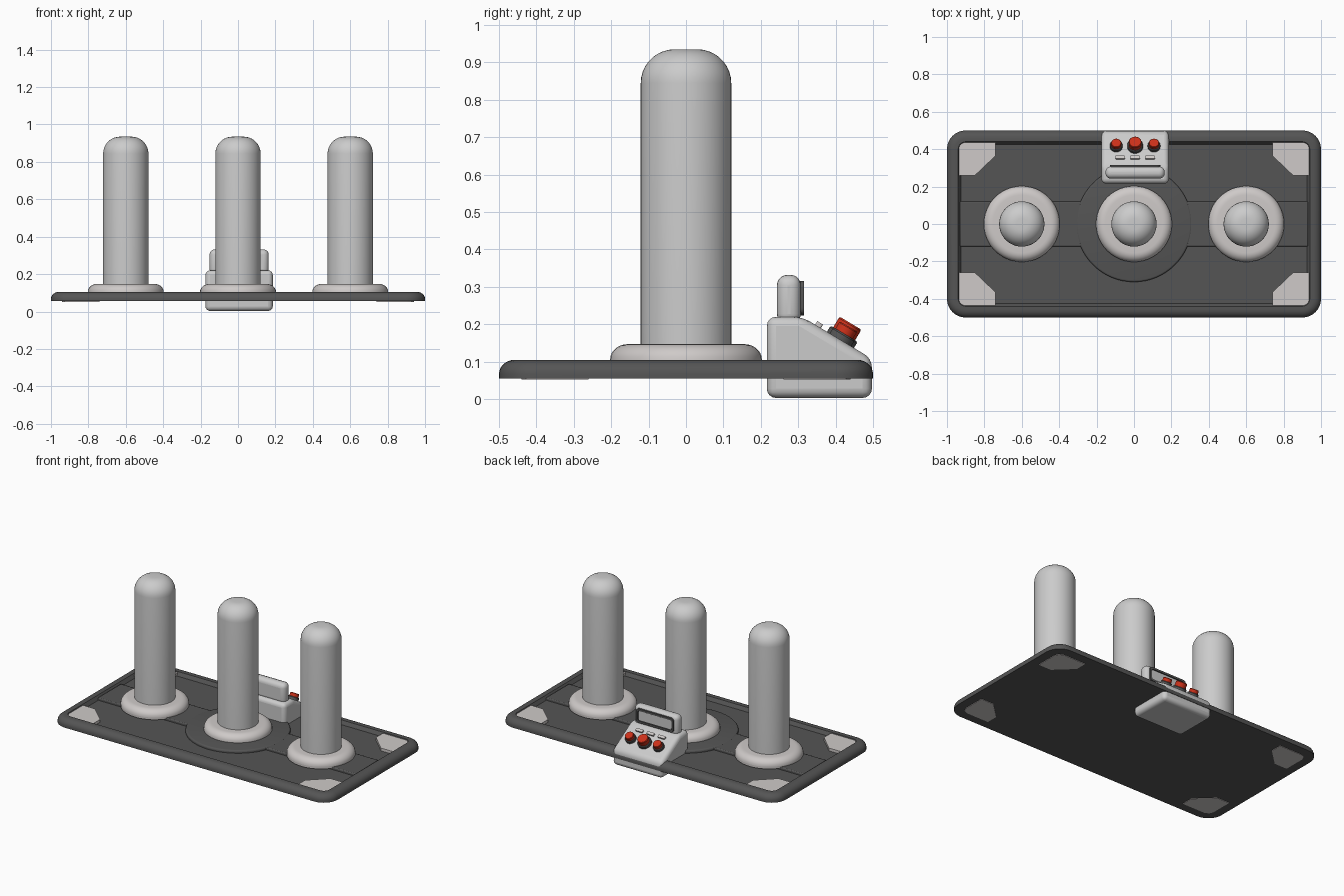
import bpy, bmesh, math
from mathutils import Matrix, Vector

if "Cube" in bpy.data.objects:
    bpy.data.objects.remove(bpy.data.objects["Cube"])


def material(name, color):
    m = bpy.data.materials.new(name)
    m.diffuse_color = color
    m.use_nodes = True
    m.node_tree.nodes["Principled BSDF"].inputs["Base Color"].default_value = m.diffuse_color
    return m


DARK = material("dark_grey", (0.09, 0.09, 0.09, 1))
RED = material("red", (0.6, 0.03, 0.01, 1))
PALE = material("pale", (0.62, 0.59, 0.58, 1))


def finish(name, bm, mat=None, bevel=0, segs=4, matrix=None):
    bmesh.ops.recalc_face_normals(bm, faces=bm.faces)
    me = bpy.data.meshes.new(name)
    bm.to_mesh(me)
    bm.free()
    ob = bpy.data.objects.new(name, me)
    bpy.context.collection.objects.link(ob)
    if mat:
        me.materials.append(mat)
    if matrix:
        ob.matrix_world = matrix
    if bevel:
        b = ob.modifiers.new("bevel", "BEVEL")
        b.width, b.segments, b.limit_method = bevel, segs, "ANGLE"
    bpy.ops.object.select_all(action="DESELECT")
    ob.select_set(True)
    bpy.context.view_layer.objects.active = ob
    bpy.ops.object.shade_smooth_by_angle(angle=math.radians(35))
    return ob


def stack(rings):
    """Skin equal-length rings of points and cap both ends."""
    bm = bmesh.new()
    loops = [[bm.verts.new(p) for p in r] for r in rings]
    n = len(loops[0])
    for a, b in zip(loops, loops[1:]):
        for i in range(n):
            j = (i + 1) % n
            bm.faces.new((a[i], a[j], b[j], b[i]))
    bm.faces.new(loops[0])
    bm.faces.new(loops[-1])
    return bm


def lathe(profile, n=48):
    return stack([[(r * math.cos(2 * math.pi * i / n), r * math.sin(2 * math.pi * i / n), z)
                   for i in range(n)] for r, z in profile])


def round_rect(hx, hy, r, z, n=8):
    pts = []
    for k, (sx, sy) in enumerate(((1, 1), (-1, 1), (-1, -1), (1, -1))):
        for i in range(n + 1):
            a = math.pi / 2 * (k + i / n)
            pts.append((sx * (hx - r) + r * math.cos(a), sy * (hy - r) + r * math.sin(a), z))
    return pts


def prism(pts, z0, z1):
    return stack([[(x, y, z) for x, y in pts] for z in (z0, z1)])


def arc(cx, cz, rx, rz, n=7):
    """Quarter arc from the side up to the top."""
    return [(cx + rx * math.cos(math.pi / 2 * i / n), cz + rz * math.sin(math.pi / 2 * i / n))
            for i in range(n + 1)]


def box(name, lo, hi, mat=None, bevel=0, segs=4):
    pts = [(lo[0], lo[1]), (hi[0], lo[1]), (hi[0], hi[1]), (lo[0], hi[1])]
    return finish(name, prism(pts, lo[2], hi[2]), mat, bevel, segs)


# Tray with rounded rim and sunken floor
FLOOR = 0.082
rim = [(1.0, 0.055)] + arc(0.957, 0.067, 0.043, 0.038) + [(0.94, 0.105), (0.925, FLOOR)]
finish("base_tray", stack([round_rect(x, x - 0.5, max(0.1 - (1 - x), 0.02), z) for x, z in rim]), DARK)

# Raised band and round plate on the floor
box("raised_band", (-0.93, -0.12, 0.07), (0.93, 0.12, 0.098), DARK, 0.006, 2)
finish("centre_plate", lathe([(0.31, 0.07), (0.31, 0.09)] + arc(0.3, 0.09, 0.01, 0.01, 3), 64), DARK)

# Corner pads, showing above and below
pad = [(0.74, 0.44), (0.74, 0.365), (0.85, 0.26), (0.94, 0.26), (0.94, 0.40),
       (0.928, 0.428), (0.90, 0.44)]
for sx in (-1, 1):
    for sy in (-1, 1):
        finish("corner_pad", prism([(sx * x, sy * y) for x, y in pad], 0.052, 0.1), PALE)

# Posts with round flanges
for x in (-0.6, 0, 0.6):
    at = Matrix.Translation((x, 0, 0))
    finish("post_flange", lathe([(0.203, 0.09), (0.203, 0.105)] + arc(0.155, 0.105, 0.048, 0.042)
                                + [(0.115, 0.147)]), PALE, matrix=at)
    finish("post", lathe([(0.121, 0.1)] + arc(0.03, 0.845, 0.091, 0.09, 9)), matrix=at)

# Control console: side profile extruded along x
CX = 0.006
side = [(0.216, 0.003), (0.216, 0.22), (0.31, 0.22), (0.497, 0.108), (0.497, 0.003)]
finish("console_body", stack([[(CX + s * 0.18, y, z) for y, z in side] for s in (-1, 1)]),
       bevel=0.025)

# Display housing, frame and inset screen
box("display_housing", (CX - 0.158, 0.243, 0.2), (CX + 0.158, 0.307, 0.332), None, 0.028, 5)
stand = Matrix.Translation((CX, 0.3, 0.27)) @ Matrix.Rotation(-math.pi / 2, 4, "X")
finish("display_frame", stack([round_rect(0.135, 0.046, 0.02, 0),
                               round_rect(0.135, 0.046, 0.02, 0.016),
                               round_rect(0.122, 0.033, 0.012, 0.016),
                               round_rect(0.122, 0.033, 0.012, 0.009)]), DARK, matrix=stand)
finish("display_screen", stack([round_rect(0.118, 0.03, 0.01, 0.004),
                                round_rect(0.118, 0.03, 0.01, 0.011)]), matrix=stand)

# Buttons and indicator tabs on the sloped face
tilt = Matrix.Rotation(-math.atan2(0.112, 0.187), 4, "X")


def on_slope(x, y):
    return Matrix.Translation((CX + x, y, 0.22 - (y - 0.31) * 0.112 / 0.187)) @ tilt


for x, s in ((-0.101, 0.8), (0, 1), (0.101, 0.8)):
    at = on_slope(x, 0.413)
    finish("button_collar", lathe([(0.042 * s, -0.01), (0.042 * s, 0.015), (0.038 * s, 0.019)], 32),
           DARK, matrix=at)
    finish("button_cap", lathe([(0.034 * s, 0.01), (0.034 * s, 0.048 * s),
                                (0.031 * s, 0.052 * s)], 32), RED, matrix=at)
for x in (-0.08, 0, 0.08):
    finish("indicator_tab", stack([round_rect(0.025, 0.009, 0.004, z, 3) for z in (-0.01, 0.011)]),
           PALE, matrix=on_slope(x, 0.353))
